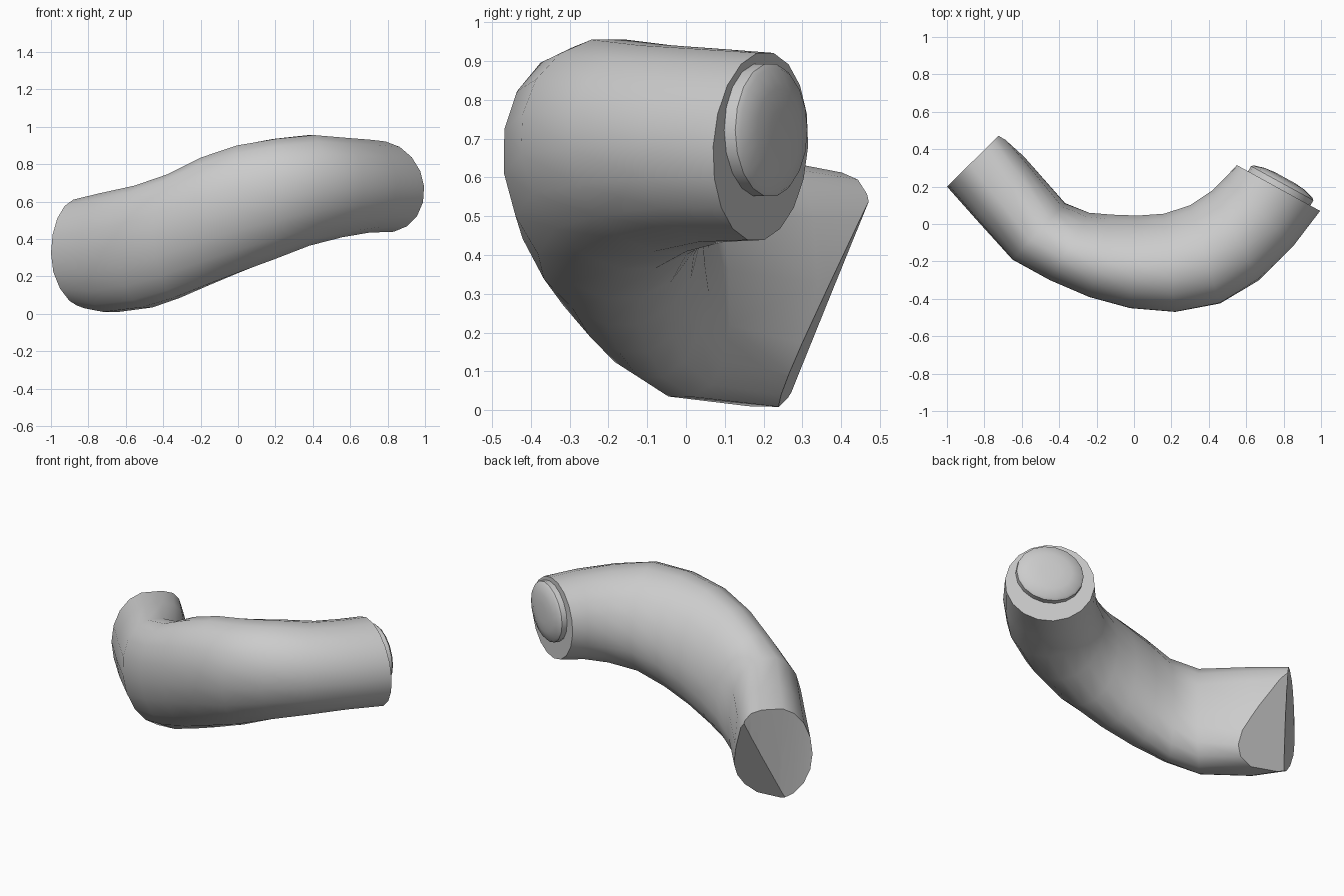
import bpy, bmesh, math
from mathutils import Vector

if "Cube" in bpy.data.objects:
    bpy.data.objects.remove(bpy.data.objects["Cube"])

SIDES = 18
grey = bpy.data.materials.new("plain grey")
grey.diffuse_color = (0.6, 0.6, 0.6, 1)
grey.use_nodes = True
grey.node_tree.nodes["Principled BSDF"].inputs["Base Color"].default_value = grey.diffuse_color


def finish(name, bm, angle):
    bmesh.ops.recalc_face_normals(bm, faces=bm.faces)
    mesh = bpy.data.meshes.new(name)
    bm.to_mesh(mesh)
    bm.free()
    ob = bpy.data.objects.new(name, mesh)
    bpy.context.collection.objects.link(ob)
    mesh.materials.append(grey)
    bpy.ops.object.select_all(action='DESELECT')
    ob.select_set(True)
    bpy.context.view_layer.objects.active = ob
    bpy.ops.object.shade_smooth_by_angle(angle=math.radians(angle))
    return ob


# Bent sleeve sections: outer x, y, inner x, y, bottom z, top z,
# inner squareness, outward lean of the top
SECTIONS = [
    (-1.00, 0.20, -0.71, 0.485, 0.03, 0.615, 4.0, 0.0),
    (-0.84, 0.02, -0.57, 0.34, 0.005, 0.65, 3.2, 0.06),
    (-0.65, -0.19, -0.37, 0.11, 0.03, 0.69, 2.5, 0.14),
    (-0.45, -0.30, -0.24, 0.06, 0.08, 0.75, 2.0, 0.16),
    (-0.24, -0.39, -0.12, 0.05, 0.145, 0.84, 2.0, 0.16),
    (-0.02, -0.45, 0.02, 0.045, 0.215, 0.905, 2.0, 0.16),
    (0.22, -0.47, 0.16, 0.055, 0.285, 0.94, 2.0, 0.16),
    (0.46, -0.425, 0.30, 0.10, 0.36, 0.96, 2.0, 0.14),
    (0.67, -0.30, 0.42, 0.18, 0.405, 0.945, 2.0, 0.08),
    (0.85, -0.12, 0.49, 0.25, 0.43, 0.935, 2.0, 0.0),
    (0.995, 0.07, 0.55, 0.315, 0.435, 0.925, 2.0, -0.1),
]
bm = bmesh.new()
rings = []
for i, (ox, oy, ix, iy, lo, hi, square, lean) in enumerate(SECTIONS):
    mid = Vector(((ox + ix) / 2, (oy + iy) / 2, (lo + hi) / 2))
    side = Vector(((ix - ox) / 2, (iy - oy) / 2, 0))
    ring = []
    for k in range(SIDES):
        c, s = (f(2 * math.pi * k / SIDES) for f in (math.cos, math.sin))
        e = 2 / square if c > 0 else 1
        w = math.copysign(abs(s) ** e, s)
        u = math.copysign(abs(c) ** e, c) - lean * w
        co = mid + side * u + Vector((0, 0, w * (hi - lo) / 2))
        if i == 0 and w < 0:  # lower rim of the open end sits further back
            co += Vector((0.035, -0.035, 0)) * w * w
        ring.append(bm.verts.new(co))
    rings.append(ring)
for a, b in zip(rings, rings[1:]):
    for k in range(SIDES):
        j = (k + 1) % SIDES
        bm.faces.new((a[k], a[j], b[j], b[k]))
bmesh.ops.triangulate(bm, faces=[bm.faces.new(rings[0])])
bm.faces.new(rings[-1])

# Slanted cut across the lower inside corner of the open end
p1, p2, p3 = Vector((-0.72, 0.485, 0.57)), Vector((-0.88, 0.275, 0.05)), Vector((-0.57, 0.37, 0.33))
normal = (p2 - p1).cross(p3 - p1).normalized()
if normal.y < 0:
    normal.negate()
bm.normal_update()
near = [v for r in rings[:4] for v in r]
parts = set(near) | {f for v in near for f in v.link_faces} | {e for v in near for e in v.link_edges}
cut = bmesh.ops.bisect_plane(bm, geom=list(parts), plane_co=p1, plane_no=normal, clear_outer=True)
rim = [g for g in cut["geom_cut"] if isinstance(g, bmesh.types.BMEdge) and g.is_boundary]
bmesh.ops.holes_fill(bm, edges=rim, sides=0)
finish("bent_sleeve", bm, 35)

# Low domed disc set on the other end
axis = Vector((0.48, 0.877, 0)).normalized()
across = Vector((axis.y, -axis.x, 0))
base = Vector((0.785, 0.205, 0.722))
bm = bmesh.new()
loops = []
for radius, depth in ((0.19, -0.04), (0.19, 0.015), (0.178, 0.026), (0.12, 0.042), (0.06, 0.048)):
    loops.append([bm.verts.new(base + axis * depth
                  + across * radius * math.cos(2 * math.pi * k / SIDES)
                  + Vector((0, 0, 0.91 * radius * math.sin(2 * math.pi * k / SIDES))))
                  for k in range(SIDES)])
for a, b in zip(loops, loops[1:]):
    for k in range(SIDES):
        j = (k + 1) % SIDES
        bm.faces.new((a[k], a[j], b[j], b[k]))
bm.faces.new(loops[0])
bm.faces.new(loops[-1])
finish("end_disc", bm, 40)
